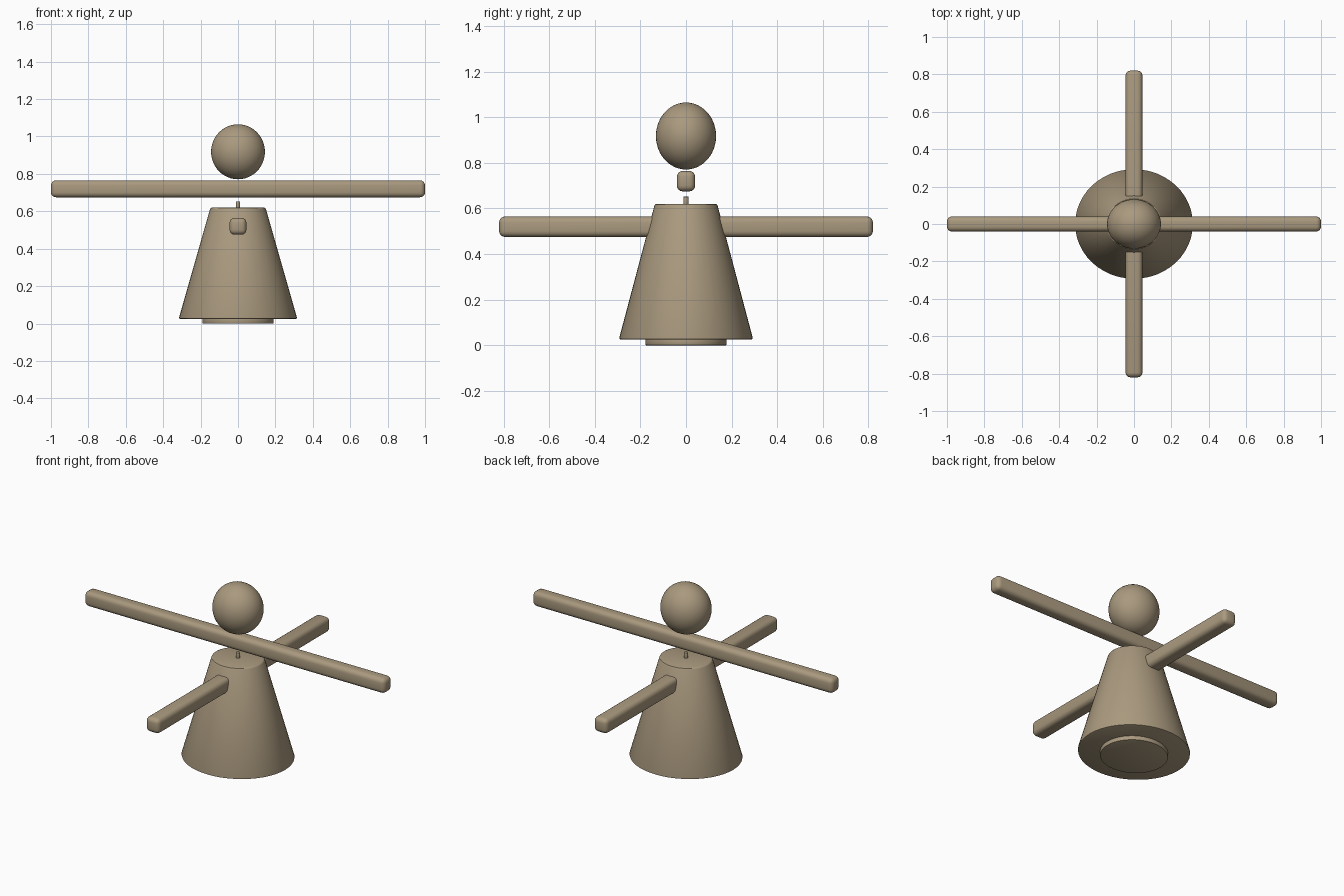
import bpy
import bmesh
import math

if "Cube" in bpy.data.objects:
    bpy.data.objects.remove(bpy.data.objects["Cube"], do_unlink=True)

# Single wood colour
WOOD = (0.40, 0.32, 0.21, 1.0)
wood = bpy.data.materials.new("tan_wood")
wood.use_nodes = True
wood.diffuse_color = WOOD
wood.node_tree.nodes["Principled BSDF"].inputs["Base Color"].default_value = WOOD


def finish(name, bm):
    """Turn a bmesh into a named, smooth-shaded wooden object."""
    bmesh.ops.recalc_face_normals(bm, faces=bm.faces)
    mesh = bpy.data.meshes.new(name)
    bm.to_mesh(mesh)
    bm.free()
    mesh.materials.append(wood)
    obj = bpy.data.objects.new(name, mesh)
    bpy.context.collection.objects.link(obj)
    bpy.ops.object.select_all(action="DESELECT")
    obj.select_set(True)
    bpy.context.view_layer.objects.active = obj
    bpy.ops.object.shade_smooth_by_angle(angle=math.radians(35))
    return obj


def turned(name, r1, r2, z1, z2, squash=1.0, rim=0.004, sides=48):
    """Upright cylinder or cone with softened rims, narrowed in y."""
    bm = bmesh.new()
    bmesh.ops.create_cone(bm, cap_ends=True, segments=sides,
                          radius1=r1, radius2=r2, depth=z2 - z1)
    rims = [e for e in bm.edges if abs(e.verts[0].co.z - e.verts[1].co.z) < 0.001]
    bmesh.ops.bevel(bm, geom=rims, offset=rim, segments=2, profile=0.5,
                    affect="EDGES")
    bmesh.ops.scale(bm, vec=(1, squash, 1), verts=bm.verts)
    bmesh.ops.translate(bm, vec=(0, 0, (z1 + z2) / 2), verts=bm.verts)
    return finish(name, bm)


def rod(name, size, z):
    """Long square rod with generously rounded edges."""
    bm = bmesh.new()
    bmesh.ops.create_cube(bm, size=1)
    bmesh.ops.scale(bm, vec=size, verts=bm.verts)
    bmesh.ops.bevel(bm, geom=bm.edges[:], offset=0.026, segments=4,
                    profile=0.5, affect="EDGES")
    bmesh.ops.translate(bm, vec=(0, 0, z), verts=bm.verts)
    return finish(name, bm)


# Foot, tapered body and the small pin on top
turned("base_disc", 0.19, 0.19, 0, 0.03, squash=0.94, rim=0.003)
turned("body", 0.317, 0.147, 0.025, 0.62, squash=0.93, rim=0.008)
turned("neck_pin", 0.012, 0.012, 0.61, 0.652, rim=0.003, sides=16)

# Crossed rods: the upper one sideways, the lower one through the body
rod("upper_crossbar", (2.0, 0.08, 0.09), 0.72)
rod("lower_crossbar", (0.09, 1.64, 0.09), 0.52)

# Egg-shaped head
bm = bmesh.new()
bmesh.ops.create_uvsphere(bm, u_segments=48, v_segments=24, radius=1)
bmesh.ops.scale(bm, vec=(0.144, 0.132, 0.147), verts=bm.verts)
bmesh.ops.translate(bm, vec=(0, 0, 0.918), verts=bm.verts)
finish("head", bm)
